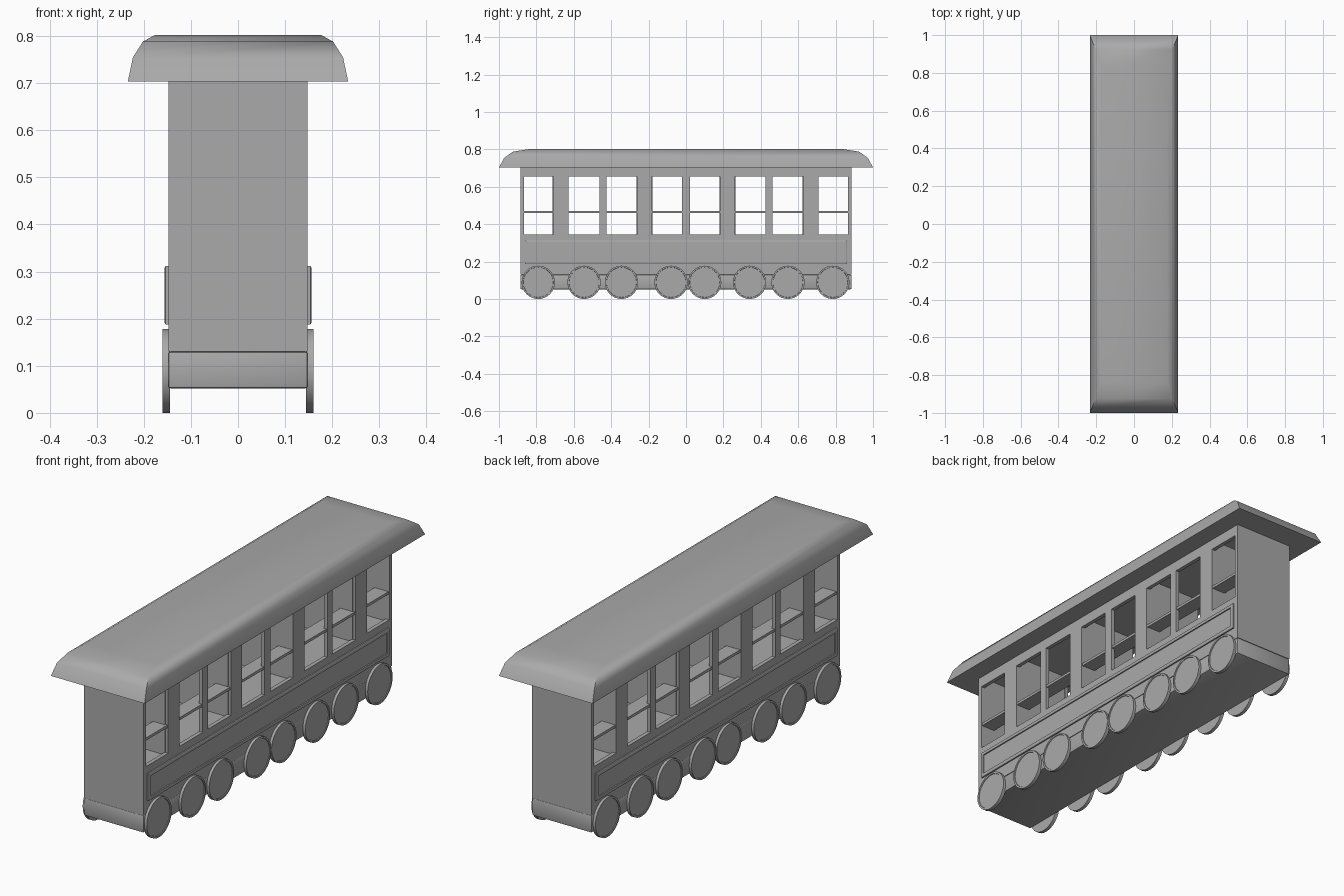
import bpy
import bmesh
from math import pi, radians
from mathutils import Matrix, Vector

cube = bpy.data.objects.get("Cube")
if cube:
    bpy.data.objects.remove(cube, do_unlink=True)

grey = bpy.data.materials.new("plain_grey")
grey.use_nodes = True
GREY = (0.4, 0.4, 0.4, 1)
grey.diffuse_color = GREY
grey.node_tree.nodes["Principled BSDF"].inputs["Base Color"].default_value = GREY

HALF_W, HALF_L = 0.148, 0.885
FLOOR, SILL, HEAD, EAVES = 0.335, 0.345, 0.655, 0.703


def finish(name, bm, smooth=None):
    bmesh.ops.recalc_face_normals(bm, faces=bm.faces)
    mesh = bpy.data.meshes.new(name)
    bm.to_mesh(mesh)
    bm.free()
    mesh.materials.append(grey)
    obj = bpy.data.objects.new(name, mesh)
    bpy.context.collection.objects.link(obj)
    if smooth:
        bpy.ops.object.select_all(action='DESELECT')
        obj.select_set(True)
        bpy.context.view_layer.objects.active = obj
        bpy.ops.object.shade_smooth_by_angle(angle=radians(smooth))
    return obj


def box(name, x, y, z, bevel=0):
    """Box given by its (low, high) range on each axis."""
    bm = bmesh.new()
    bmesh.ops.create_cube(bm, size=1)
    for v in bm.verts:
        v.co = Vector(r[0] if c < 0 else r[1] for c, r in zip(v.co, (x, y, z)))
    if bevel:
        bmesh.ops.bevel(bm, geom=bm.edges[:], offset=bevel, segments=2,
                        profile=0.5, affect='EDGES')
    return finish(name, bm, 35 if bevel else None)


# Undercarriage, lower body and end walls
box("undercarriage", (-HALF_W, HALF_W), (-HALF_L, HALF_L), (0.052, 0.13), 0.005)
box("lower_body", (-HALF_W, HALF_W), (-HALF_L, HALF_L), (0.13, FLOOR))
for end, s in (("front", -1), ("back", 1)):
    box(end + "_wall", (-HALF_W, HALF_W), sorted((s * 0.867, s * HALF_L)), (FLOOR, EAVES))

# Partitions behind the wide pillars
for i, y in enumerate((-0.671, -0.222, 0.222, 0.666)):
    box(f"partition_{i + 1}", (-0.135, 0.135), (y - 0.042, y + 0.042), (FLOOR, EAVES))

# Side walls: a grid of panels with every second upper panel left open
half_ys = (0.021, 0.182, 0.262, 0.426, 0.463, 0.628, 0.709, 0.867)
ys = [-HALF_L] + [-y for y in reversed(half_ys)] + list(half_ys) + [HALF_L]
zs = (FLOOR, SILL, HEAD, EAVES)


def side_wall(name, side):
    bm = bmesh.new()
    grid = [[bm.verts.new((side * HALF_W, y, z)) for z in zs] for y in ys]
    for i in range(len(ys) - 1):
        for j in range(len(zs) - 1):
            if j == 1 and i % 2 == 1:
                continue
            bm.faces.new((grid[i][j], grid[i + 1][j], grid[i + 1][j + 1], grid[i][j + 1]))
    faces = bm.faces[:]
    walls = bmesh.ops.extrude_face_region(bm, geom=faces)
    inner = [v for v in walls["geom"] if isinstance(v, bmesh.types.BMVert)]
    bmesh.ops.translate(bm, verts=inner, vec=(-side * 0.018, 0, 0))
    return finish(name, bm)


# Framed panel below the windows with a sunken middle
def side_panel(name, side):
    bm = bmesh.new()
    bmesh.ops.create_cube(bm, size=1, matrix=Matrix.LocRotScale(
        (side * 0.1505, 0, 0.25), None, (0.007, 1.72, 0.124)))
    bm.normal_update()
    outer = [f for f in bm.faces if f.normal.x * side > 0.9]
    bmesh.ops.inset_region(bm, faces=outer, thickness=0.006, depth=0.002)
    bmesh.ops.inset_region(bm, faces=outer, thickness=0.016)
    bmesh.ops.inset_region(bm, faces=outer, thickness=0.001, depth=-0.005)
    return finish(name, bm)


# Disc wheel with a raised rim
def wheel(name, side, y):
    bm = bmesh.new()
    turn = Matrix.Rotation(side * pi / 2, 4, 'Y')
    bmesh.ops.create_cone(bm, cap_ends=True, segments=32, radius1=0.089, radius2=0.089,
                          depth=0.016, matrix=Matrix.Translation((side * 0.152, y, 0.089)) @ turn)
    bm.normal_update()
    outer = [f for f in bm.faces if f.normal.x * side > 0.9]
    bmesh.ops.inset_region(bm, faces=outer, thickness=0.008)
    bmesh.ops.inset_region(bm, faces=outer, thickness=0.001, depth=-0.003)
    return finish(name, bm, 35)


wheel_ys = (-0.79, -0.545, -0.345, -0.08, 0.1, 0.34, 0.545, 0.785)
for label, side in (("left", 1), ("right", -1)):
    side_wall(label + "_wall", side)
    side_panel(label + "_panel", side)
    box(label + "_window_ledge", sorted((side * 0.075, side * 0.144)),
        (-0.867, 0.867), (0.459, 0.471))
    for i, y in enumerate(wheel_ys):
        wheel(f"{label}_wheel_{i + 1}", side, y)

# Roof: stacked rectangular outlines curving in towards the flat top
bm = bmesh.new()
rings = []
for w, l, z in ((0.234, 1, EAVES), (0.223, 0.972, 0.755), (0.202, 0.925, 0.788), (0.177, 0.835, 0.802)):
    rings.append([bm.verts.new((sx * w, sy * l, z))
                  for sx, sy in ((-1, -1), (1, -1), (1, 1), (-1, 1))])
for low, high in zip(rings, rings[1:]):
    for i in range(4):
        j = (i + 1) % 4
        bm.faces.new((low[i], low[j], high[j], high[i]))
bm.faces.new(rings[0])
bm.faces.new(rings[-1])
finish("roof", bm, 32)
